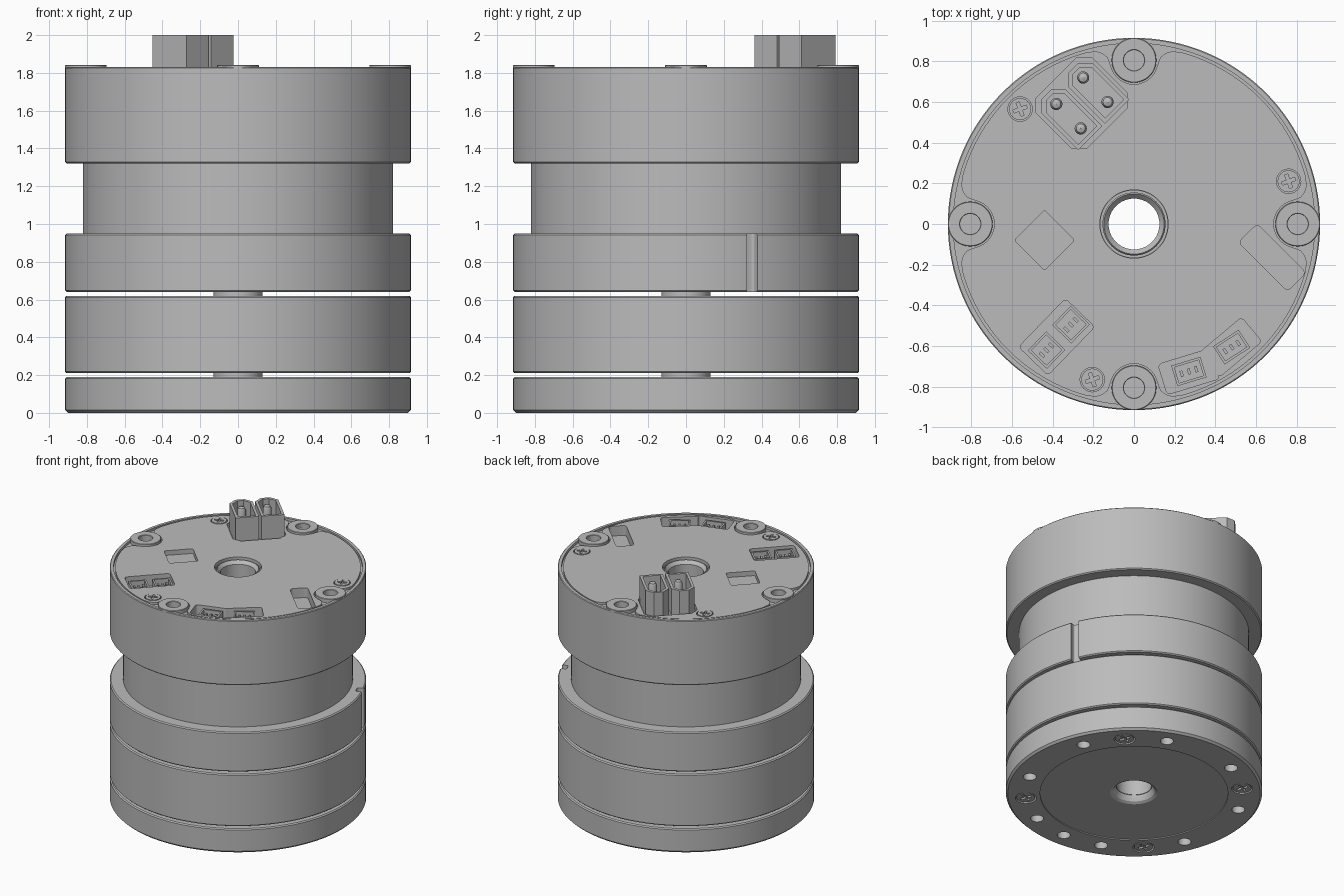
import bpy, bmesh
from math import sin, cos, pi, radians, hypot
from mathutils import Matrix

if "Cube" in bpy.data.objects:
    bpy.data.objects.remove(bpy.data.objects["Cube"], do_unlink=True)

grey = bpy.data.materials.new("satin grey")
grey.use_nodes = True
TONE = (0.5, 0.5, 0.5, 1)
grey.diffuse_color = TONE
grey.node_tree.nodes["Principled BSDF"].inputs["Base Color"].default_value = TONE

R = 0.915      # outer radius of the rings
TOP = 1.83     # top of the housing


def make(name, verts, faces, x=0, y=0, turn=0):
    mesh = bpy.data.meshes.new(name)
    mesh.from_pydata(verts, [], faces)
    mesh.transform(Matrix.Translation((x, y, 0)) @ Matrix.Rotation(radians(turn), 4, "Z"))
    bm = bmesh.new()
    bm.from_mesh(mesh)
    bmesh.ops.recalc_face_normals(bm, faces=bm.faces)
    bm.to_mesh(mesh)
    bm.free()
    mesh.materials.append(grey)
    obj = bpy.data.objects.new(name, mesh)
    bpy.context.collection.objects.link(obj)
    return obj


def lathe(name, profile, n=128, **place):
    """Spin a closed (radius, height) loop about the upright axis."""
    m = len(profile)
    verts = [(r * cos(2 * pi * i / n), r * sin(2 * pi * i / n), z)
             for i in range(n) for r, z in profile]
    faces = [(i * m + j, (i + 1) % n * m + j, (i + 1) % n * m + (j + 1) % m, i * m + (j + 1) % m)
             for i in range(n) for j in range(m)]
    return make(name, verts, faces, **place)


def prism(name, outline, z0, z1, **place):
    n = len(outline)
    verts = [(x, y, z) for z in (z0, z1) for x, y in outline]
    faces = [(i, (i + 1) % n, n + (i + 1) % n, n + i) for i in range(n)]
    faces += [tuple(range(n)), tuple(range(n, 2 * n))]
    return make(name, verts, faces, **place)


def circle(r, n=32):
    return [(r * cos(2 * pi * i / n), r * sin(2 * pi * i / n)) for i in range(n)]


def rect(w, h, r=0.0, n=4):
    """Rectangle with rounded corners, or chamfered ones when n is 1."""
    if r == 0:
        return [(w / 2, h / 2), (-w / 2, h / 2), (-w / 2, -h / 2), (w / 2, -h / 2)]
    pts = []
    for k, (sx, sy) in enumerate([(1, 1), (-1, 1), (-1, -1), (1, -1)]):
        for i in range(n + 1):
            a = pi / 2 * (k + i / n)
            pts.append((sx * (w / 2 - r) + r * cos(a), sy * (h / 2 - r) + r * sin(a)))
    return pts


def cut(obj, cutters):
    for c in cutters:
        c.hide_render = True
        mod = obj.modifiers.new("cut", "BOOLEAN")
        mod.operation = "DIFFERENCE"
        mod.solver = "EXACT"
        mod.object = c
    bpy.context.view_layer.update()
    result = bpy.data.meshes.new_from_object(
        obj.evaluated_get(bpy.context.evaluated_depsgraph_get()))
    obj.modifiers.clear()
    obj.data = result


def discard(cutters):
    for c in cutters:
        bpy.data.objects.remove(c, do_unlink=True)


def ring(name, z0, z1, r=R, inner=0.128, c=0.008):
    return lathe(name, [(inner, z0), (r - c, z0), (r, z0 + c), (r, z1 - c), (r - c, z1), (inner, z1)])


def screw(name, x, y, z0, z1, r, face):
    head = prism(name, circle(r), z0, z1, x=x, y=y)
    slots = [prism("slot_cutter", rect(r * 1.3, r * 0.3), face - 0.015, face + 0.015,
                   x=x, y=y, turn=t) for t in (20, 110)]
    cut(head, slots)
    discard(slots)


# Stacked body rings around the hollow shaft
lathe("hollow_shaft", [(0.125, 0.06), (0.13, 0.06), (0.13, 1.77), (0.155, 1.78),
                       (0.155, 1.805), (0.148, 1.815), (0.125, 1.79)], n=64)
ring("middle_ring", 0.21, 0.62)
ring("neck", 0.94, 1.33, r=0.82)

slotted = ring("slotted_ring", 0.64, 0.95)
key = prism("key_cutter", rect(0.1, 0.06, 0.015), 0.6, 1.0,
            x=R * cos(radians(22.5)), y=R * sin(radians(22.5)), turn=22.5)
cut(slotted, [key])
discard([key])

# Output flange with a flared bore, mounting holes and screws underneath
flange = lathe("output_flange", [
    (0.17, 0.008), (0.67, 0.008), (0.67, 0.0), (R - 0.015, 0.0), (R, 0.015), (R, 0.182),
    (R - 0.008, 0.19), (0.128, 0.19), (0.128, 0.08), (0.137, 0.045), (0.15, 0.02)])
spots = [22.5 + 45 * k for k in range(8)] + [270]
holes = [prism("hole_cutter", circle(0.047, 24), -0.05, 0.15,
               x=0.78 * cos(radians(a)), y=0.78 * sin(radians(a))) for a in spots]
corners = [(0.775 * cos(radians(a)), 0.775 * sin(radians(a))) for a in (45, 135, 225, 315)]
holes += [prism("seat_cutter", circle(0.075), -0.05, 0.03, x=x, y=y) for x, y in corners]
cut(flange, holes)
discard(holes)
for x, y in corners:
    screw("flange_screw", x, y, 0.004, 0.05, 0.066, 0.004)

# Top housing with a raised rim
housing = lathe("top_housing", [
    (0.128, 1.32), (R - 0.008, 1.32), (R, 1.328), (R, TOP - 0.005), (R - 0.005, TOP),
    (0.888, TOP), (0.888, TOP - 0.02), (0.165, TOP - 0.02), (0.165, 1.76), (0.128, 1.76)])

# Cover plate, notched around the four bosses
BOSS = 0.805
notch = [(0.24, 0.842), (0.19, 0.85), (0.155, 0.84), (0.13, 0.82)]
notch += [(0.118 * cos(a), BOSS + 0.118 * sin(a)) for a in [-pi / 16 * i for i in range(1, 8)]]
notch += [(0, BOSS - 0.118)] + [(-x, y) for x, y in reversed(notch)]
outline = []
for k in range(4):
    a = -k * pi / 2
    outline += [(x * cos(a) - y * sin(a), x * sin(a) + y * cos(a)) for x, y in reversed(notch)]
    outline += [(0.876 * cos(b), 0.876 * sin(b))
                for b in [a + pi / 2 - radians(18 + 3 * i) for i in range(19)]]
cover = prism("cover_plate", outline, TOP - 0.025, TOP - 0.003)

# Pockets sunk through the cover into the housing
screws = [(-0.56, 0.565), (0.76, 0.21), (-0.205, -0.765)]
pockets = [
    prism("bore_cutter", circle(0.168, 64), 1.80, 1.9),
    prism("square_pocket", rect(0.21, 0.21, 0.012), 1.79, 1.9, x=-0.44, y=-0.08, turn=45),
    prism("long_pocket", rect(0.34, 0.13, 0.025), 1.75, 1.9, x=0.68, y=-0.165, turn=-45),
    prism("power_pocket", rect(0.35, 0.385, 0.05, 1), 1.79, 1.9, x=-0.257, y=0.595, turn=-45),
    prism("twin_pocket", rect(0.33, 0.2, 0.02), 1.74, 1.9, x=-0.38, y=-0.555, turn=46),
    prism("signal_pocket", rect(0.27, 0.155, 0.02), 1.74, 1.9, x=0.27, y=-0.725, turn=17),
    prism("signal_pocket", rect(0.27, 0.155, 0.02), 1.74, 1.9, x=0.475, y=-0.605, turn=40)]
pockets += [prism("screw_pocket", circle(0.06), 1.80, 1.9, x=x, y=y) for x, y in screws]
bolt_holes = [prism("bolt_cutter", circle(0.05), 1.70, 1.9,
                    x=BOSS * cos(k * pi / 2), y=BOSS * sin(k * pi / 2)) for k in range(4)]
cut(cover, pockets)
cut(housing, pockets + bolt_holes)
discard(pockets + bolt_holes)
for x, y in screws:
    screw("cover_screw", x, y, 1.79, TOP, 0.054, TOP)

# Mounting bosses
for k in range(4):
    lathe("mounting_boss", [(0.05, 1.8), (0.11, 1.8), (0.11, 1.838), (0.107, 1.841),
                            (0.053, 1.841), (0.05, 1.838)],
          n=48, x=BOSS * cos(k * pi / 2), y=BOSS * sin(k * pi / 2))

# Small signal sockets with contact pins
for x, y, turn, w, h in [(-0.31, -0.495, 46, 0.13, 0.13), (-0.43, -0.62, 46, 0.13, 0.13),
                         (0.27, -0.725, 17, 0.15, 0.105), (0.48, -0.605, 33, 0.15, 0.105)]:
    body = prism("signal_socket", rect(w, h), 1.73, 1.815, x=x, y=y, turn=turn)
    well = prism("well_cutter", rect(w - 0.025, h - 0.025), 1.755, 1.9, x=x, y=y, turn=turn)
    cut(body, [well])
    discard([well])
    for i in (-1, 0, 1):
        a, d = radians(turn), i * w * 0.25
        prism("contact_pin", rect(0.014, 0.03), 1.75, 1.80, x=x + d * cos(a), y=y + d * sin(a), turn=turn)

# Twin power plugs: open shells chamfered at one end, two round pins each


def shell(half_u, half_v, c):
    return [(half_u, half_v), (c - half_u, half_v), (-half_u, half_v - c),
            (-half_u, c - half_v), (c - half_u, -half_v), (half_u, -half_v)]


for x, y in [(-0.322, 0.53), (-0.19, 0.66)]:
    plug = prism("power_plug", shell(0.152, 0.084, 0.05), 1.77, 2.0, x=x, y=y, turn=-45)
    well = prism("well_cutter", shell(0.132, 0.064, 0.042), 1.85, 2.1, x=x, y=y, turn=-45)
    cut(plug, [well])
    discard([well])
    for s in (-1, 1):
        d = s * 0.06
        lathe("power_pin", [(0.001, 1.84), (0.03, 1.84), (0.03, 1.95), (0.022, 1.968), (0.001, 1.975)],
              n=20, x=x + d, y=y - d)

# Smooth the round walls and keep the edges crisp
bpy.ops.object.select_all(action="DESELECT")
for obj in bpy.context.scene.objects:
    if obj.type == "MESH":
        obj.select_set(True)
        bpy.context.view_layer.objects.active = obj
bpy.ops.object.shade_smooth_by_angle(angle=radians(30))
